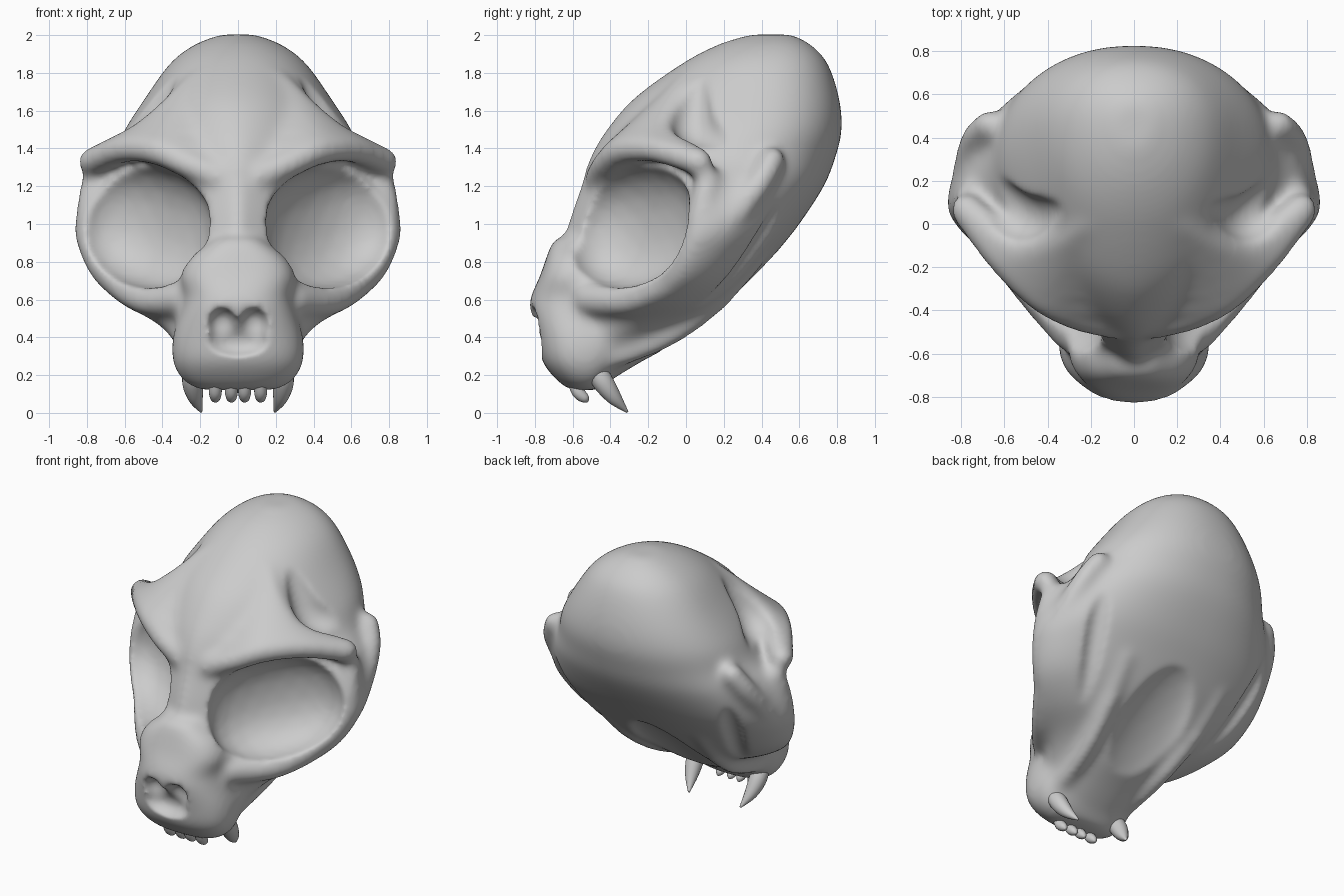
import bpy, bmesh, math
from mathutils import Vector, Matrix, Euler

if "Cube" in bpy.data.objects:
    bpy.data.objects.remove(bpy.data.objects["Cube"])


def spline(pts, steps):
    """Catmull-Rom interpolation of tuples."""
    pts = [Vector(p) for p in pts]
    out = []
    for i in range(len(pts) - 1):
        a, b, c, d = pts[max(i - 1, 0)], pts[i], pts[i + 1], pts[min(i + 2, len(pts) - 1)]
        for k in range(steps):
            t = k / steps
            out.append(0.5 * (2 * b + (c - a) * t + (2 * a - 5 * b + 4 * c - d) * t * t
                              + (3 * b - a - 3 * c + d) * t ** 3))
    return out + [pts[-1]]


def skin(bm, rings):
    vs = [[bm.verts.new(p) for p in r] for r in rings]
    n = len(vs[0])
    for a, b in zip(vs, vs[1:]):
        for i in range(n):
            bm.faces.new((a[i], a[(i + 1) % n], b[(i + 1) % n], b[i]))
    bm.faces.new(vs[0][::-1])
    bm.faces.new(vs[-1])


def stack(bm, levels, n=64):
    """Horizontal slices: z, front y, widest y, back y, half width, front roundness."""
    rings = []
    for z, yf, yw, yb, xw, e in spline(levels, 5):
        ring = []
        for i in range(n):
            a = 2 * math.pi * i / n
            s, c = math.sin(a), math.cos(a)
            p = 2 / e if c < 0 else 0.92
            x = math.copysign(abs(s) ** p, s) * xw
            y = yw + abs(c) ** p * ((yf - yw) if c < 0 else (yb - yw))
            ring.append((x, y, z))
        rings.append(ring[::-1])
    skin(bm, rings)


def ball(bm, loc, size, rot=(0, 0, 0), power=2):
    """Ellipsoid; a power above 2 makes it squarer."""
    m = Matrix.LocRotScale(Vector(loc), Euler(rot), Vector(size))
    for v in bmesh.ops.create_icosphere(bm, subdivisions=3, radius=1)["verts"]:
        v.co = m @ (v.co / sum(abs(c) ** power for c in v.co) ** (1 / power))


def pair(bm, loc, size, rot=(0, 0, 0), power=2):
    for s in (1, -1):
        ball(bm, (loc[0] * s, loc[1], loc[2]), size, (rot[0], rot[1] * s, rot[2] * s), power)


def ridge(bm, pts):
    """Mirrored ridge of overlapping balls; points are x, y, z, radius."""
    for x, y, z, r in spline(pts, 6):
        pair(bm, (x, y, z), (r, r, r))


def finish(bm, name):
    bmesh.ops.recalc_face_normals(bm, faces=bm.faces)
    me = bpy.data.meshes.new(name)
    bm.to_mesh(me)
    bm.free()
    me.polygons.foreach_set("use_smooth", [True] * len(me.polygons))
    ob = bpy.data.objects.new(name, me)
    bpy.context.collection.objects.link(ob)
    return ob


def remesh(ob, size, smooth):
    m = ob.modifiers.new("remesh", 'REMESH')
    m.mode, m.voxel_size, m.use_smooth_shade = 'VOXEL', size, True
    m = ob.modifiers.new("smooth", 'SMOOTH')
    m.factor, m.iterations = 0.5, smooth


# braincase and cheeks
bm = bmesh.new()
stack(bm, [
    (0.16, -.62, -.52, -.42, .20, 2.5), (0.28, -.70, -.45, -.22, .30, 2.5),
    (0.38, -.70, -.38, -.03, .34, 2.0), (0.48, -.68, -.25, .10, .44, 1.5),
    (0.58, -.68, -.15, .23, .62, 1.3), (0.70, -.68, -.05, .35, .76, 1.2),
    (0.85, -.66, .02, .48, .84, 1.15), (1.00, -.63, .08, .60, .865, 1.15),
    (1.20, -.56, .15, .73, .79, 1.25), (1.35, -.51, .27, .79, .67, 1.5),
    (1.50, -.42, .34, .825, .60, 1.7), (1.67, -.27, .40, .81, .49, 1.9),
    (1.85, -.02, .43, .75, .36, 2.0), (1.95, .17, .46, .66, .23, 2.0),
    (2.003, .34, .47, .56, .09, 2.0)])

# muzzle
stack(bm, [
    (.12, -.61, -.52, -.46, .20, 2.5), (.17, -.68, -.52, -.40, .29, 2.6),
    (.27, -.76, -.53, -.30, .345, 2.6), (.40, -.79, -.53, -.20, .345, 2.6),
    (.55, -.83, -.54, -.30, .30, 2.4), (.62, -.82, -.52, -.30, .29, 2.4),
    (.72, -.775, -.52, -.30, .31, 2.8), (.82, -.74, -.52, -.30, .26, 3.0),
    (.90, -.71, -.50, -.30, .16, 3.0), (.93, -.67, -.50, -.30, .13, 3.0)])

# forehead plate, swept from the brow wings up to the temple ridges
brow = [(.11, -.46, 1.25, .075), (.27, -.42, 1.32, .075), (.43, -.33, 1.39, .08),
        (.61, -.16, 1.395, .075), (.775, .06, 1.33, .075)]
temple = [(.03, .12, 1.84, .07), (.20, .02, 1.75, .07), (.35, -.08, 1.61, .07),
          (.53, -.11, 1.46, .07), (.775, .07, 1.33, .075)]
for k in range(8):
    ridge(bm, [Vector(a).lerp(Vector(b), k / 7) for a, b in zip(brow, temple)])

# cheek arches, rear orbit posts, palate edges
ridge(bm, [(.30, -.50, .60, .09), (.50, -.28, .60, .08), (.68, -.02, .74, .08),
           (.77, .20, .98, .07), (.74, .38, 1.20, .07), (.67, .46, 1.34, .07)])
ridge(bm, [(.76, .12, 1.23, .07), (.79, .08, 1.05, .07), (.76, .02, .85, .07)])
ridge(bm, [(.25, -.42, .28, .06), (.29, -.12, .39, .06), (.34, .15, .58, .06), (.37, .36, .82, .06)])
skull = finish(bm, "skull")

# hollows: eye sockets, nose, temples, palate, grooves beside the cheek arches
bm = bmesh.new()
pair(bm, (.50, -.30, .99), (.43, .25, .325), (0, -.18, .74), 2.25)
pair(bm, (.085, -.81, .47), (.08, .10, .09))
ball(bm, (0, -.80, .375), (.17, .10, .08))
ridge(bm, [(.36, .07, 1.82, .05), (.455, .04, 1.67, .09), (.56, .04, 1.54, .12),
           (.68, .15, 1.47, .10), (.80, .27, 1.30, .07)])
ball(bm, (0, .06, .40), (.27, .62, .09), (.78, 0, 0))
ridge(bm, [(.47, .02, .46, .05), (.57, .25, .67, .07), (.66, .45, .94, .08), (.70, .59, 1.22, .05)])
hollows = finish(bm, "hollow_cutter")
hollows.hide_render = True
remesh(hollows, 0.02, 2)

remesh(skull, 0.022, 10)
cut = skull.modifiers.new("hollows", 'BOOLEAN')
cut.operation, cut.object, cut.solver = 'DIFFERENCE', hollows, 'EXACT'
remesh(skull, 0.017, 14)

# bake the skull and drop the cutter
dg = bpy.context.evaluated_depsgraph_get()
baked = bpy.data.meshes.new_from_object(skull.evaluated_get(dg))
skull.modifiers.clear()
skull.data = baked
bpy.data.objects.remove(hollows)


# teeth
def tooth(name, pts):
    """Tapered curved tooth; points are x, y, z, radius."""
    path = spline(pts, 6)
    rings = []
    for i, p in enumerate(path):
        d = (path[min(i + 1, len(path) - 1)] - path[max(i - 1, 0)]).to_3d()
        q = d.normalized().to_track_quat('Z', 'Y')
        rings.append([p.to_3d() + q @ Vector((math.cos(a) * p[3], math.sin(a) * p[3], 0))
                      for a in [k * math.pi / 8 for k in range(16)]])
    bm = bmesh.new()
    skin(bm, rings)
    finish(bm, name)


for side, s in (("right", 1), ("left", -1)):
    tooth("canine_" + side, [(.24 * s, -.49, .25, .05), (.24 * s, -.44, .165, .056),
                             (.225 * s, -.38, .08, .04), (.195 * s, -.31, .005, .006)])
    for k, x in enumerate((.035, .12)):
        tooth(f"incisor_{side}_{k + 1}", [(x * s, -.60, .17, .03), (x * s, -.57, .11, .034),
                                          (x * s, -.535, .075, .025), (x * s, -.52, .058, .006)])
